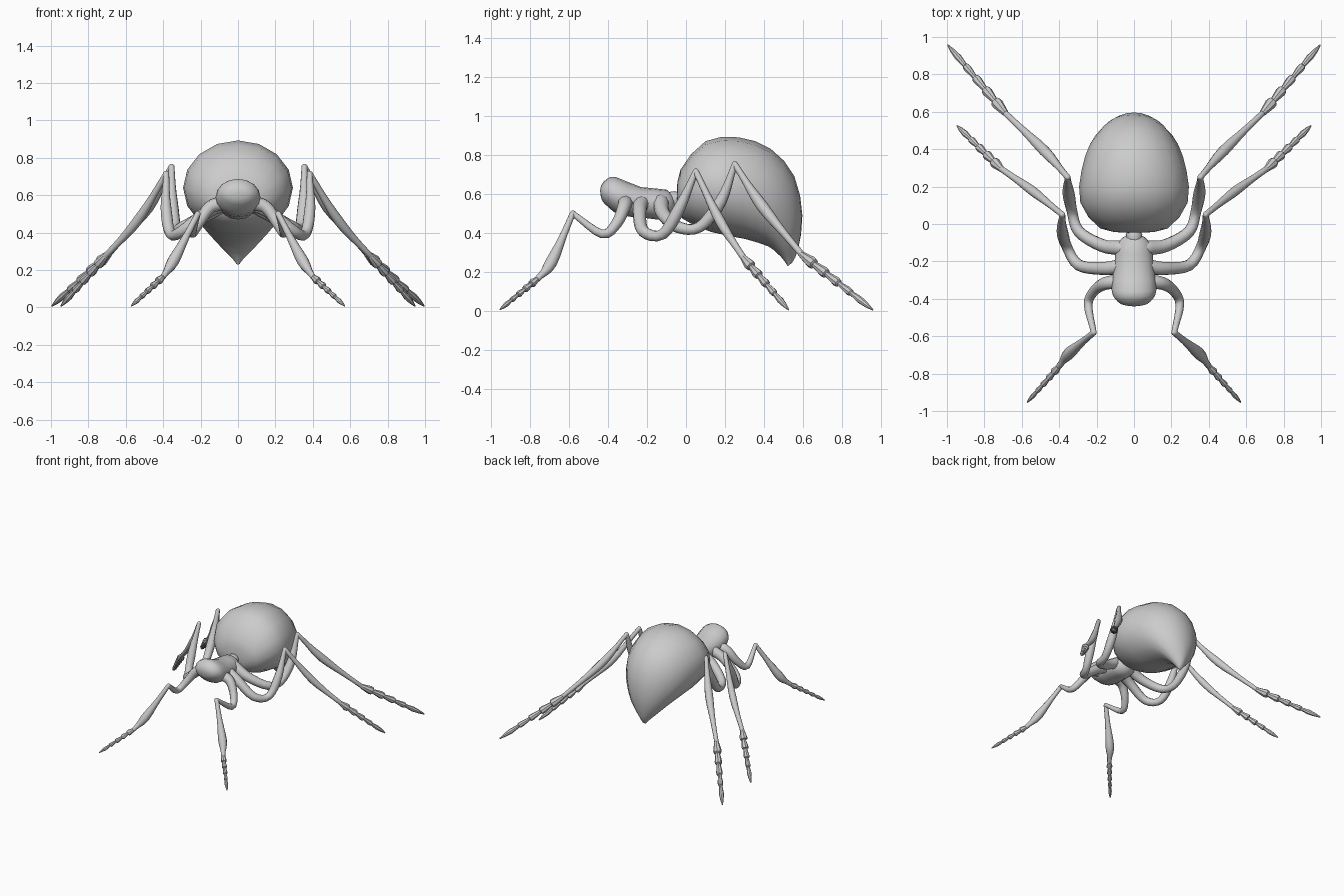
import bpy, bmesh, math
from mathutils import Vector

if "Cube" in bpy.data.objects:
    bpy.data.objects.remove(bpy.data.objects["Cube"])


def loft(name, rings, mirror=False, angle=60):
    """Skin a list of equal vertex loops and close both ends."""
    bm = bmesh.new()
    loops = [[bm.verts.new(p) for p in r] for r in rings]
    n = len(loops[0])
    for a, b in zip(loops, loops[1:]):
        for i in range(n):
            j = (i + 1) % n
            bm.faces.new((a[i], a[j], b[j], b[i]))
    bm.faces.new(loops[0][::-1])
    bm.faces.new(loops[-1])
    bmesh.ops.recalc_face_normals(bm, faces=bm.faces)
    me = bpy.data.meshes.new(name)
    bm.to_mesh(me)
    bm.free()
    ob = bpy.data.objects.new(name, me)
    bpy.context.collection.objects.link(ob)
    bpy.ops.object.select_all(action='DESELECT')
    bpy.context.view_layer.objects.active = ob
    ob.select_set(True)
    bpy.ops.object.shade_smooth_by_angle(angle=math.radians(angle))
    if mirror:
        ob.modifiers.new("Mirror", 'MIRROR').use_mirror_merge = False


def spline(path, steps):
    """Catmull-Rom curve through points of any dimension."""
    p = [Vector(q) for q in path]
    p = [p[0] * 2 - p[1]] + p + [p[-1] * 2 - p[-2]]
    out = []
    for i in range(1, len(p) - 2):
        a, b, c, d = p[i - 1:i + 3]
        for s in range(steps):
            t = s / steps
            out.append(.5 * (2 * b + (c - a) * t + (2 * a - 5 * b + 4 * c - d) * t * t
                             + (3 * b - a - 3 * c + d) * t ** 3))
    return out + [p[-2]]


def hull(name, sections, n=16):
    """Loft ellipses given as top y, top z, bottom y, bottom z, half width."""
    rings = []
    for yt, zt, yb, zb, w in spline(sections, 2):
        t, b = Vector((0, yt, zt)), Vector((0, yb, zb))
        c, h = (t + b) / 2, (t - b) / 2
        rings.append([c + h * math.cos(k * math.tau / n) +
                      Vector((w * math.sin(k * math.tau / n), 0, 0)) for k in range(n)])
    loft(name, rings)


def tube(name, pts, rad, n=10, mirror=True, angle=50):
    """Round tube through points with rounded ends."""
    pts = [Vector(p) for p in pts]
    d0, d1 = (pts[1] - pts[0]).normalized(), (pts[-1] - pts[-2]).normalized()
    r0, r1 = rad[0], rad[-1]
    pts = [pts[0] - d0 * r0 * .9, pts[0] - d0 * r0 * .6] + pts + [pts[-1] + d1 * r1 * .6, pts[-1] + d1 * r1 * .9]
    rad = [r0 * .35, r0 * .8] + list(rad) + [r1 * .8, r1 * .35]
    u, prev, rings = d0.orthogonal().normalized(), d0, []
    for i, (p, r) in enumerate(zip(pts, rad)):
        d = (pts[min(i + 1, len(pts) - 1)] - pts[max(i - 1, 0)]).normalized()
        u = prev.rotation_difference(d) @ u
        v, prev = d.cross(u), d
        rings.append([p + (u * math.cos(k * math.tau / n) + v * math.sin(k * math.tau / n)) * r
                      for k in range(n)])
    loft(name, rings, mirror, angle)


def leg(name, upper, bulge, mid, ankle, tip, swell, r):
    """Curved upper part, swollen lower part and beaded foot."""
    path = spline(upper, 4)
    last = len(path) - 1
    radii = []
    for i in range(last + 1):
        t = i / last
        hump = bulge * math.exp(-((t - .76) / .14) ** 2)
        radii.append(.041 - .026 * t + hump)
    tube(name + "_upper_leg", path, radii)
    low = spline([upper[-1], mid, ankle], 5)
    widths = [.016 + (swell - .016) * math.exp(-((i / 10 - .5) / .23) ** 2) for i in range(11)]
    tube(name + "_lower_leg", low, widths)
    # Four flaring joints, then a pointed claw
    a, b = Vector(ankle), Vector(tip)
    foot = []
    for k in range(4):
        s, q = .175 * k, r * (1 - .11 * k)
        foot += [(s, q * .6), (s + .13, q), (s + .165, q * .9)]
    foot += [(.7, r * .4), (.82, r * .6), (.92, r * .42), (1, r * .15)]
    tube(name + "_foot", [a.lerp(b, t) for t, _ in foot], [q for _, q in foot], n=8, angle=40)


# Head and thorax
hull("head_and_thorax", [
    (-.44, .62, -.438, .595, .018), (-.432, .648, -.428, .563, .066), (-.405, .677, -.395, .53, .101),
    (-.36, .687, -.34, .492, .12), (-.23, .635, -.22, .478, .106),
    (-.10, .622, -.10, .47, .088), (-.055, .575, -.055, .52, .03)])

# Waist
tube("waist", [(0, y, .57) for y in (-.09, -.055, -.04, 0)], [.04, .045, .036, .045], mirror=False)

# Abdomen, curling down to a point at the back
hull("abdomen", [
    (-.047, .60, -.047, .57, .03), (-.028, .725, -.02, .475, .18),
    (.10, .87, .13, .405, .287), (.27, .89, .30, .37, .281),
    (.435, .83, .42, .332, .235), (.555, .69, .463, .298, .172),
    (.596, .49, .488, .276, .108), (.574, .315, .513, .243, .034),
    (.545, .25, .522, .229, .012)])

# Three leg pairs
leg("front", [(.07, -.31, .56), (.15, -.317, .535), (.21, -.355, .45), (.245, -.43, .395), (.215, -.58, .50)],
    .002, (.345, -.69, .25), (.40, -.76, .165), (.57, -.953, .008), .032, .022)
leg("middle", [(.06, -.225, .56), (.16, -.238, .515), (.295, -.22, .41), (.36, -.12, .393),
               (.385, -.03, .535), (.383, .05, .715)],
    .010, (.54, .175, .46), (.71, .295, .272), (.945, .524, .008), .026, .029)
leg("hind", [(.06, -.13, .56), (.17, -.115, .495), (.295, -.04, .43), (.332, .07, .43),
             (.352, .18, .565), (.355, .25, .752)],
    .011, (.48, .392, .535), (.69, .595, .287), (.994, .955, .008), .030, .031)
